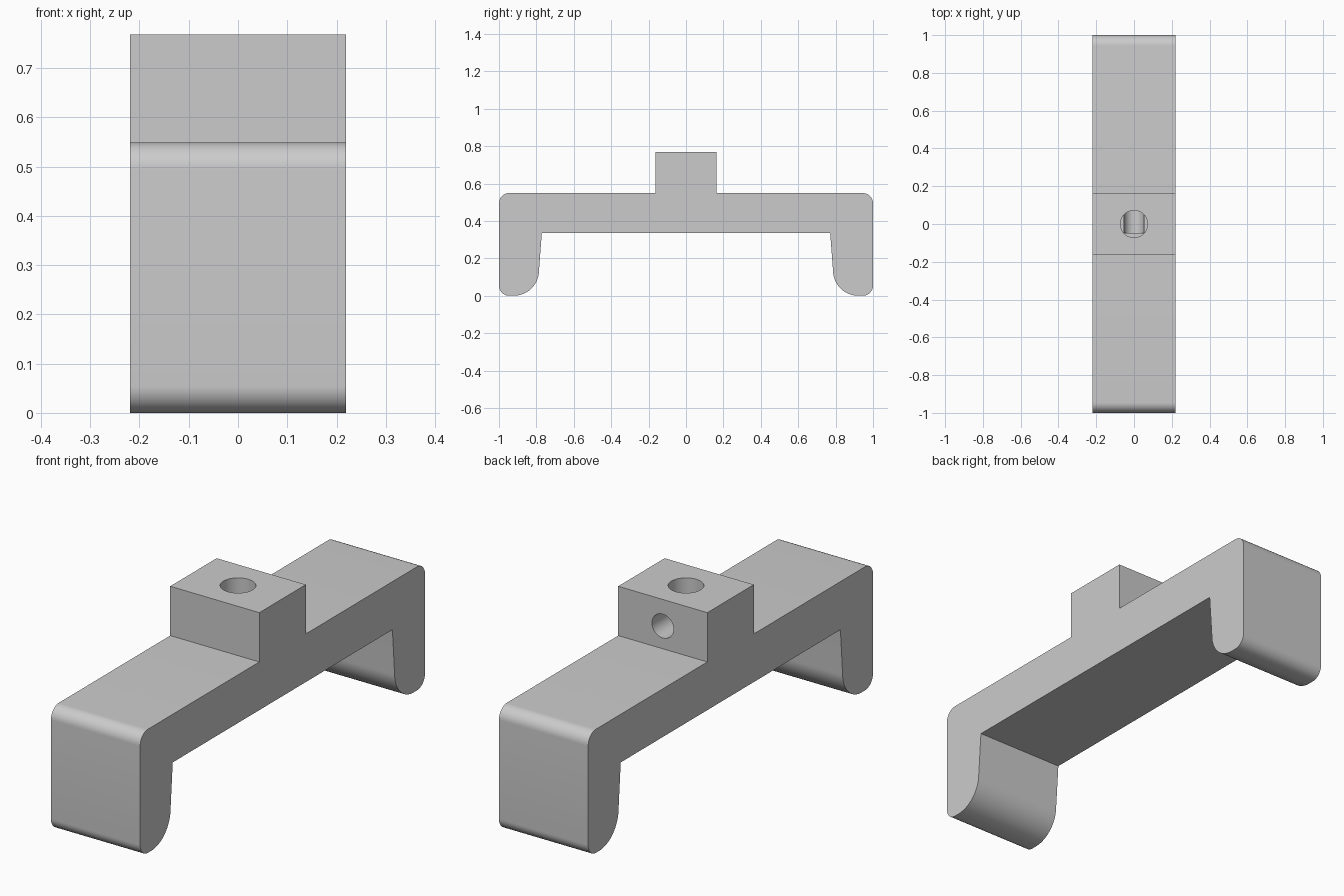
import bpy
import bmesh
from math import cos, sin, radians
from mathutils import Matrix

cube = bpy.data.objects.get("Cube")
if cube:
    bpy.data.objects.remove(cube, do_unlink=True)

HALF_WIDTH = 0.219

grey = bpy.data.materials.new("light_grey")
grey.use_nodes = True
colour = (0.6, 0.6, 0.6, 1)
grey.diffuse_color = colour
grey.node_tree.nodes["Principled BSDF"].inputs["Base Color"].default_value = colour


def finish(bm, name):
    """Turn a bmesh into a shaded object."""
    bmesh.ops.recalc_face_normals(bm, faces=bm.faces)
    mesh = bpy.data.meshes.new(name)
    bm.to_mesh(mesh)
    bm.free()
    mesh.materials.append(grey)
    obj = bpy.data.objects.new(name, mesh)
    bpy.context.collection.objects.link(obj)
    bpy.ops.object.select_all(action="DESELECT")
    obj.select_set(True)
    bpy.context.view_layer.objects.active = obj
    bpy.ops.object.shade_smooth_by_angle(angle=radians(30))
    return obj


def arc(y, z, ry, rz, start, end, steps=12):
    """Points along an elliptical arc, angles in degrees."""
    angles = [radians(start + (end - start) * i / steps) for i in range(steps + 1)]
    return [(y + ry * cos(a), z + rz * sin(a)) for a in angles]


def hole(name, radius, depth, matrix):
    """Cylindrical cutter."""
    bm = bmesh.new()
    bmesh.ops.create_cone(bm, cap_ends=True, segments=48, radius1=radius,
                          radius2=radius, depth=depth, matrix=matrix)
    obj = finish(bm, name)
    obj.hide_render = True
    return obj


# Half of the bracket outline: raised block, rounded shoulder, hooked leg
half = [(0.163, 0.768), (0.163, 0.549)]
half += arc(0.945, 0.494, 0.055, 0.055, 90, 0)
half += arc(0.945, 0.055, 0.055, 0.055, 0, -90)
half += arc(0.921, 0.135, 0.135, 0.135, 270, 180, 18)
half += [(0.771, 0.335)]
outline = half + [(-y, z) for y, z in reversed(half)]

# Extrude the outline across the width
bm = bmesh.new()
face = bm.faces.new([bm.verts.new((-HALF_WIDTH, y, z)) for y, z in outline])
extruded = bmesh.ops.extrude_face_region(bm, geom=[face])["geom"]
bmesh.ops.translate(bm, vec=(2 * HALF_WIDTH, 0, 0),
                    verts=[v for v in extruded if isinstance(v, bmesh.types.BMVert)])
bracket = finish(bm, "bracket")

# Blind hole in the block top, met by a hole from the back face
cutters = [
    hole("top_hole_cutter", 0.072, 0.24, Matrix.Translation((0, 0, 0.768))),
    hole("back_hole_cutter", 0.053, 0.3,
         Matrix.Translation((0, 0.103, 0.65)) @ Matrix.Rotation(radians(90), 4, "X")),
]
for cutter in cutters:
    bpy.context.view_layer.objects.active = bracket
    modifier = bracket.modifiers.new(cutter.name, "BOOLEAN")
    modifier.operation = "DIFFERENCE"
    modifier.solver = "EXACT"
    modifier.object = cutter
    bpy.ops.object.modifier_apply(modifier=modifier.name)
    bpy.data.objects.remove(cutter, do_unlink=True)

# Keep the hole rims crisp
bpy.ops.object.select_all(action="DESELECT")
bracket.select_set(True)
bpy.context.view_layer.objects.active = bracket
bpy.ops.object.shade_smooth_by_angle(angle=radians(30))
